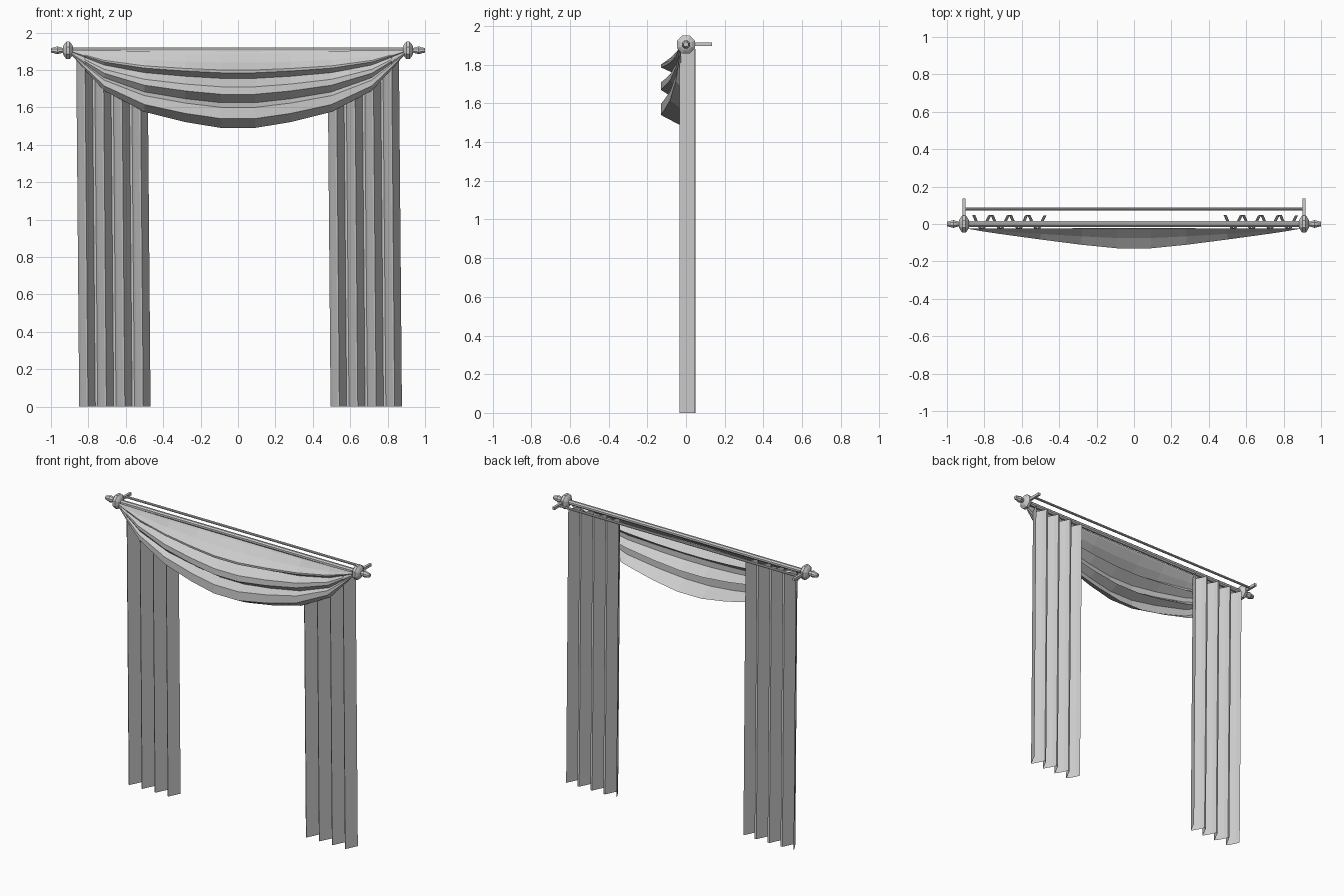
import bpy, math

cube = bpy.data.objects.get("Cube")
if cube:
    bpy.data.objects.remove(cube, do_unlink=True)

grey = bpy.data.materials.new("plain grey")
grey.use_nodes = True
tone = (0.6, 0.6, 0.6, 1)
grey.diffuse_color = tone
grey.node_tree.nodes["Principled BSDF"].inputs["Base Color"].default_value = tone

ROD_Z = 1.905


def add_mesh(name, verts, faces):
    mesh = bpy.data.meshes.new(name)
    mesh.from_pydata(verts, [], faces)
    mesh.materials.append(grey)
    obj = bpy.data.objects.new(name, mesh)
    bpy.context.collection.objects.link(obj)
    return obj


def add_sheet(name, rows):
    """Join equal rows of points into a strip of quads."""
    n = len(rows[0])
    faces = [(r * n + i, r * n + i + 1, (r + 1) * n + i + 1, (r + 1) * n + i)
             for r in range(len(rows) - 1) for i in range(n - 1)]
    return add_mesh(name, [p for row in rows for p in row], faces)


def add_lathe(name, profile, y=0, sides=8):
    """Turn (x, radius) points around the x axis at rod height."""
    verts = []
    for x, r in profile:
        for k in range(sides):
            a = math.tau * (k + 0.5) / sides
            verts.append((x, y + r * math.cos(a), ROD_Z + r * math.sin(a)))
    faces = [(j * sides + k, j * sides + (k + 1) % sides,
              (j + 1) * sides + (k + 1) % sides, (j + 1) * sides + k)
             for j in range(len(profile) - 1) for k in range(sides)]
    last = (len(profile) - 1) * sides
    faces.append(tuple(reversed(range(sides))))
    faces.append(tuple(range(last, last + sides)))
    return add_mesh(name, verts, faces)


# Rods
add_lathe("front_rod", [(-0.92, 0.016), (0.92, 0.016)])
add_lathe("back_rod", [(-0.905, 0.008), (0.905, 0.008)], y=0.08)

# Rings, finials and wall brackets at both ends
ring = [(0.882, 0.02), (0.888, 0.034), (0.9, 0.05), (0.918, 0.05),
        (0.93, 0.034), (0.936, 0.02)]
finial = [(0.93, 0.012), (0.945, 0.016), (0.965, 0.023), (0.98, 0.018), (1.0, 0.013)]
for side, sign in (("left", 1), ("right", -1)):
    for part, profile in (("ring", ring), ("finial", finial)):
        pts = [(sign * x, r) for x, r in profile]
        add_lathe(f"{side}_{part}", pts if sign > 0 else pts[::-1])
    bpy.ops.mesh.primitive_cube_add(size=1, location=(sign * 0.91, 0.0675, ROD_Z))
    bracket = bpy.context.object
    bracket.name = f"{side}_bracket"
    bracket.scale = (0.016, 0.135, 0.018)
    bracket.data.materials.append(grey)

# Pleated side curtains, each drifting slightly sideways towards the floor
pleat = [(0.0, 0.048), (0.012, 0.02), (0.038, -0.026), (0.047, -0.034), (0.086, 0.046)]
PERIOD = 0.0985
outline = [(k * PERIOD + x, y) for k in range(4) for x, y in pleat]
for side, start in (("left", 0.479), ("right", -0.865)):
    rows = [[(start + shift + x, y, z) for x, y in outline]
            for z, shift in ((1.88, 0), (0, 0.016))]
    add_sheet(f"{side}_curtain", rows)

# Draped swag: one folded cross-section gathered towards both ends
folds = [(-0.022, 1.9), (-0.03, 1.888), (-0.075, 1.84), (-0.13, 1.8), (-0.128, 1.785),
         (-0.06, 1.755), (-0.128, 1.71), (-0.13, 1.67), (-0.06, 1.625),
         (-0.128, 1.6), (-0.13, 1.54), (-0.035, 1.49)]
half = [(0.89, 0.0, 0.0), (0.82, 0.2, 0.12), (0.715, 0.49, 0.27),
        (0.5, 0.78, 0.55), (0.28, 0.92, 0.82), (0.09, 1.0, 1.0)]
stations = [(-x, s, d) for x, s, d in half] + half[::-1]
rows = []
for x, sag, depth in stations:
    row = []
    for i, (y, z) in enumerate(folds):
        end_z = 1.908 - 0.028 * i / (len(folds) - 1)
        row.append((x, -0.025 + (y + 0.025) * depth, end_z + (z - end_z) * sag))
    rows.append(row)
add_sheet("swag", rows)
